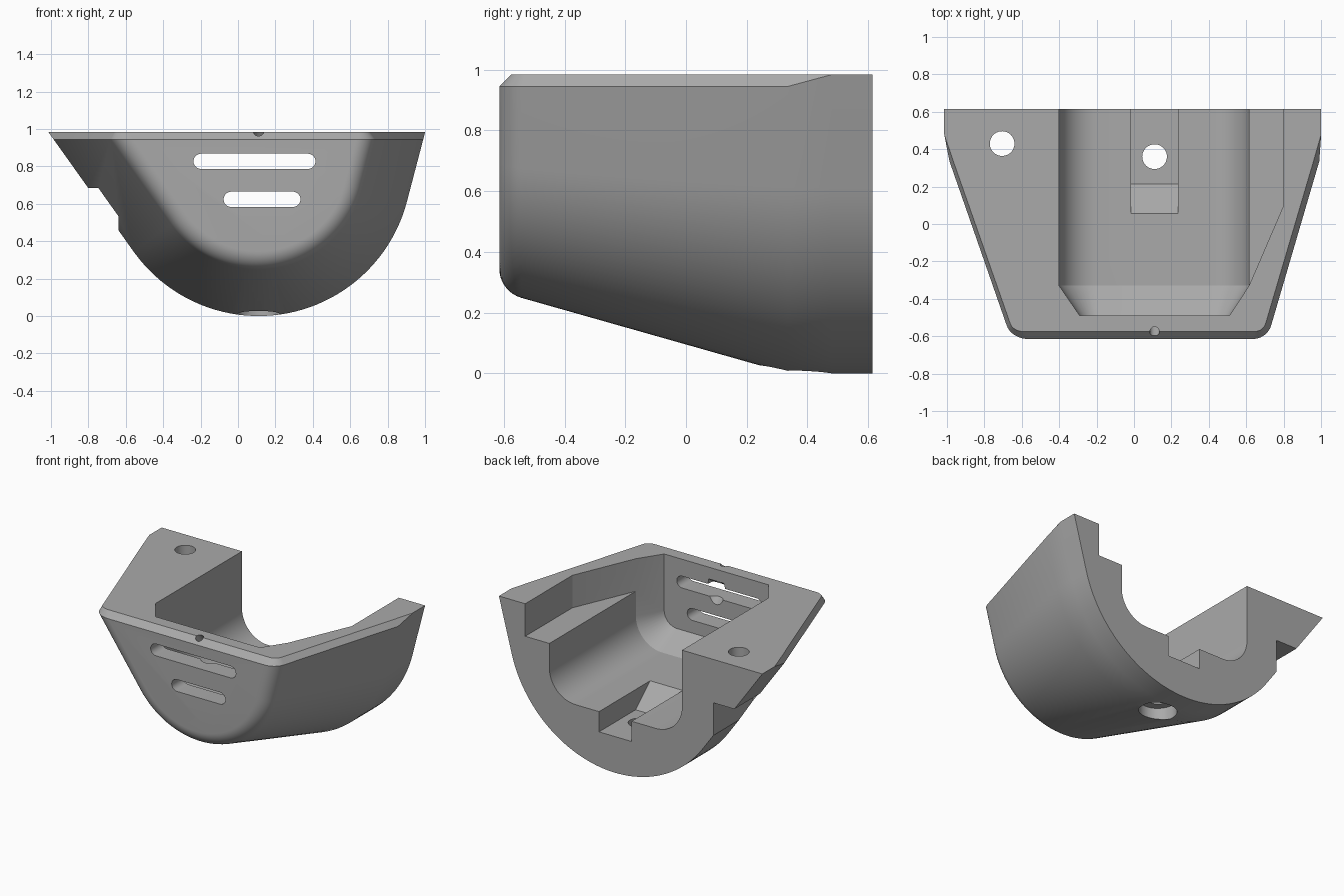
import bpy, bmesh
from math import sin, cos, radians, sqrt
from mathutils import Matrix, Vector

cube = bpy.data.objects.get("Cube")
if cube:
    bpy.data.objects.remove(cube, do_unlink=True)

TOP, BACK, RIM = 0.985, 0.615, 0.04
CX, R = 0.11, 0.82                       # centre and radius of the rounded hull
A_LEFT, A_RIGHT = radians(215.5), radians(345.3)   # where the arc meets the straight flanks


def make_object(name, bm):
    bmesh.ops.recalc_face_normals(bm, faces=bm.faces)
    mesh = bpy.data.meshes.new(name)
    bm.to_mesh(mesh)
    bm.free()
    ob = bpy.data.objects.new(name, mesh)
    bpy.context.collection.objects.link(ob)
    return ob


def loft(name, rings, rim=False):
    """Skin closed rings; with rim, the first and last point form a bevelled top."""
    bm = bmesh.new()
    rows = [[bm.verts.new(p) for p in ring] for ring in rings]
    n = len(rows[0])
    for a, b in zip(rows, rows[1:]):
        for i in range(n):
            j = (i + 1) % n
            bm.faces.new((a[i], a[j], b[j], b[i]))
    bm.faces.new(rows[0])
    if rim:
        front = rows[-1]
        bm.faces.new(front[1:-1])
        bm.faces.new((front[0], front[1], front[-2], front[-1]))
    else:
        bm.faces.new(rows[-1])
    return make_object(name, bm)


def prism(name, outline, axis, lo, hi):
    """Extrude a flat outline along the x, y or z axis."""
    def place(u, v, w):
        return {"x": (w, u, v), "y": (u, w, v), "z": (u, v, w)}[axis]
    return loft(name, [[place(u, v, w) for u, v in outline] for w in (lo, hi)])


def box(name, x0, x1, y0, y1, z0, z1):
    return prism(name, [(x0, y0), (x1, y0), (x1, y1), (x0, y1)], "z", z0, z1)


def rod(name, start, end, radius):
    start, end = Vector(start), Vector(end)
    bm = bmesh.new()
    turn = (end - start).to_track_quat("Z", "Y").to_matrix().to_4x4()
    bmesh.ops.create_cone(bm, cap_ends=True, segments=48, radius1=radius, radius2=radius,
                          depth=(end - start).length,
                          matrix=Matrix.Translation((start + end) / 2) @ turn)
    return make_object(name, bm)


def arc(cx, cz, r, a0, a1, steps):
    return [(cx + r * cos(a0 + (a1 - a0) * i / steps),
             cz + r * sin(a0 + (a1 - a0) * i / steps)) for i in range(steps + 1)]


def flank_x(angle, inset, z):
    return CX + (R - inset - sin(angle) * (z - R)) / cos(angle)


def hull_ring(y, inset, rim, turn=0.0):
    """Hull section at depth y, moved inward by inset, with a bevel of size rim on top."""
    low = TOP - max(rim, 0.001)
    top_y, top_in = y + rim * sin(turn), inset + rim * cos(turn)
    pts = [(flank_x(A_LEFT, top_in, TOP), top_y, TOP), (flank_x(A_LEFT, inset, low), y, low)]
    pts += [(x, y, z) for x, z in arc(CX, R, R - inset, A_LEFT, A_RIGHT, 44)]
    pts += [(flank_x(A_RIGHT, inset, low), y, low), (flank_x(A_RIGHT, top_in, TOP), top_y, TOP)]
    return pts


# Tapered hull with a rounded nose
rings = [hull_ring(BACK, 0, 0), hull_ring(0.48, 0, 0), hull_ring(0.335, 0, RIM)]
for i in range(10):
    t = radians(16 + 74 * i / 9)
    rings.append(hull_ring(-0.515 - 0.1 * sin(t), 0.345 - 0.1 * cos(t), RIM, t))
body = loft("shell_body", rings, rim=True)


# Open channel with rounded floor and bevelled front end
def channel_ring(y, x0, x1, floor, r):
    low = arc(x0 + r, floor + r, r, radians(180), radians(270), 12)
    low += arc(x1 - r, floor + r, r, radians(270), radians(360), 12)
    return [(x, y, z) for x, z in [(x0, 1.2)] + low + [(x1, 1.2)]]


cutters = [loft("channel_cut", [channel_ring(0.8, -0.4, 0.615, 0.39, 0.2),
                                channel_ring(-0.33, -0.4, 0.615, 0.39, 0.2),
                                channel_ring(-0.49, -0.29, 0.51, 0.495, 0.1)])]

# Side ledge, floor slot with a ramp, and the outer notch
cutters.append(prism("ledge_cut", [(0.5, 0.8), (0.8, 0.8), (0.8, 0.1), (0.615, -0.33), (0.5, -0.33)],
                     "z", 0.76, 1.3))
cutters.append(prism("floor_slot_cut", [(0.8, 0.25), (0.215, 0.25), (0.055, 0.391), (0.055, 0.5), (0.8, 0.5)],
                     "x", -0.015, 0.235))
cutters.append(box("notch_cut", -1.3, -0.64, 0.18, 0.8, -0.2, 0.685))

# Bolt holes
cutters.append(rod("flange_hole_cut", (-0.705, 0.43, 0.6), (-0.705, 0.43, 1.2), 0.066))
cutters.append(rod("floor_hole_cut", (CX, 0.36, -0.2), (CX, 0.36, 0.45), 0.066))
cutters.append(rod("floor_counterbore_cut", (CX, 0.36, -0.2), (CX, 0.36, 0.1), 0.12))

# Front vent slots
for name, x0, x1, z0, z1 in (("upper_vent_cut", -0.238, 0.414, 0.786, 0.868),
                             ("lower_vent_cut", -0.077, 0.334, 0.583, 0.665)):
    r, zc = (z1 - z0) / 2, (z0 + z1) / 2
    outline = arc(x0 + r, zc, r, radians(90), radians(270), 14)
    outline += arc(x1 - r, zc, r, radians(-90), radians(90), 14)
    cutters.append(prism(name, outline, "y", -0.8, -0.4))

# Slanted screw bore in the front wall
mid, way = Vector((CX, -0.49, 0.855)), Vector((0, -cos(radians(55)), sin(radians(55))))
cutters.append(rod("screw_bore_cut", mid - way * 0.16, mid + way * 0.04, 0.065))
cutters.append(rod("screw_pilot_cut", mid, mid + way * 0.25, 0.026))

# Carve the body and drop the helpers
for c in cutters:
    c.hide_render = True
    mod = body.modifiers.new(c.name, "BOOLEAN")
    mod.operation, mod.solver, mod.object = "DIFFERENCE", "EXACT", c
bpy.context.view_layer.update()
carved = bpy.data.meshes.new_from_object(body.evaluated_get(bpy.context.evaluated_depsgraph_get()))
body.modifiers.clear()
body.data = carved
for c in cutters:
    bpy.data.objects.remove(c, do_unlink=True)

# Single grey finish
grey = bpy.data.materials.new("plain_grey")
grey.use_nodes = True
grey.diffuse_color = (0.4, 0.4, 0.4, 1)
grey.node_tree.nodes["Principled BSDF"].inputs["Base Color"].default_value = (0.4, 0.4, 0.4, 1)
body.data.materials.clear()
body.data.materials.append(grey)

bpy.ops.object.select_all(action="DESELECT")
body.select_set(True)
bpy.context.view_layer.objects.active = body
bpy.ops.object.shade_smooth_by_angle(angle=radians(20))
